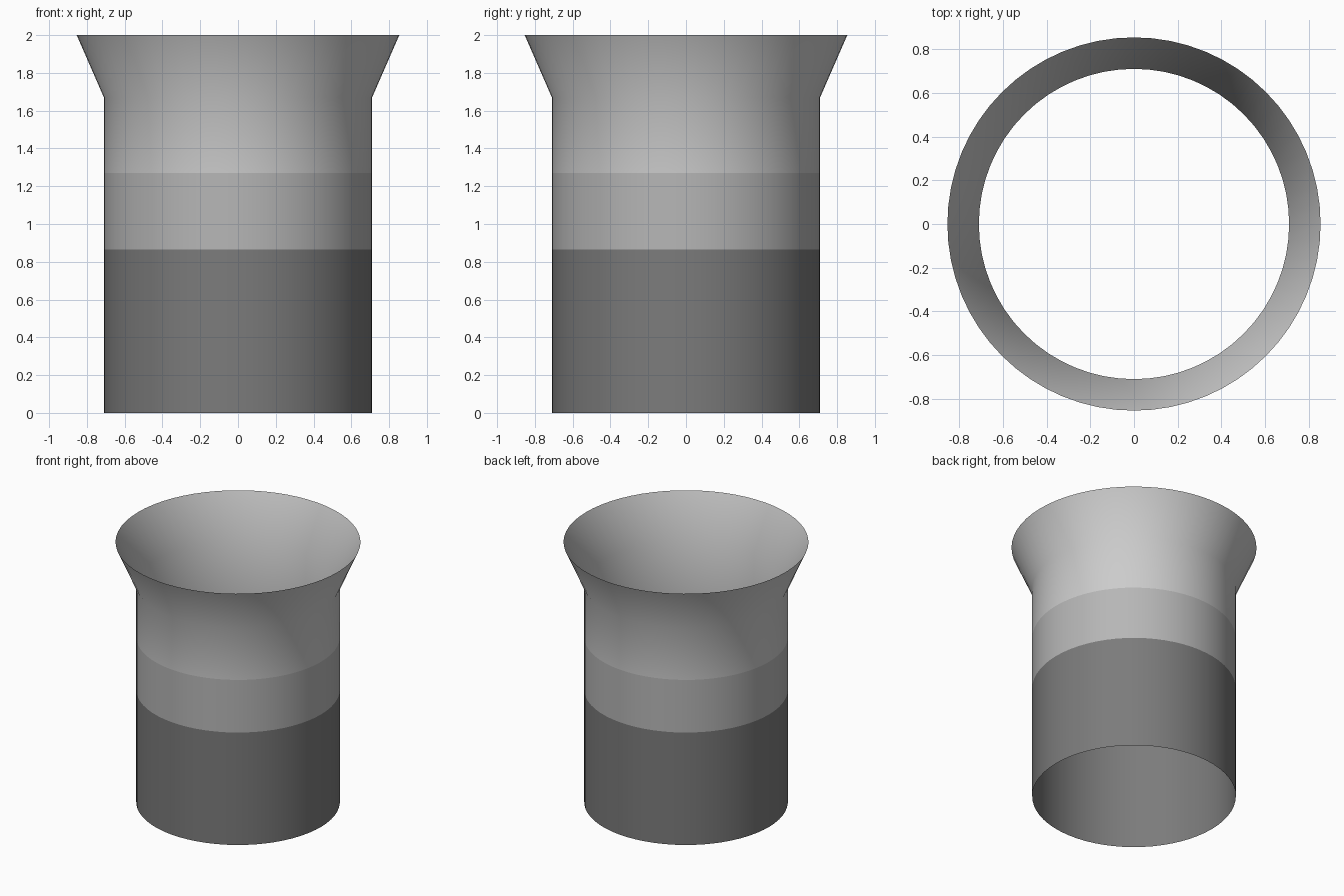
import bpy, bmesh, math

if "Cube" in bpy.data.objects:
    bpy.data.objects.remove(bpy.data.objects["Cube"])

SIDES = 64


def grey(name, value):
    mat = bpy.data.materials.new(name)
    mat.diffuse_color = (value, value, value, 1)
    mat.use_nodes = True
    mat.node_tree.nodes["Principled BSDF"].inputs["Base Color"].default_value = mat.diffuse_color
    return mat


def open_tube(name, profile, mat=None):
    """Revolve a (radius, height) profile into an open, smooth shell."""
    bm = bmesh.new()
    rings = [[bm.verts.new((r * math.cos(2 * math.pi * i / SIDES),
                            r * math.sin(2 * math.pi * i / SIDES), z))
              for i in range(SIDES)] for r, z in profile]
    for low, high in zip(rings, rings[1:]):
        for i in range(SIDES):
            j = (i + 1) % SIDES
            bm.faces.new((low[i], low[j], high[j], high[i])).smooth = True
    mesh = bpy.data.meshes.new(name)
    bm.to_mesh(mesh)
    bm.free()
    if mat:
        mesh.materials.append(mat)
    obj = bpy.data.objects.new(name, mesh)
    bpy.context.collection.objects.link(obj)
    return obj


R = 0.71
# Dark lower sleeve
open_tube("lower_sleeve", [(R, 0), (R, 0.865)], grey("dark_grey", 0.2))
# Mid-grey band
open_tube("middle_band", [(R, 0.865), (R, 1.27)], grey("mid_grey", 0.47))
# Light neck opening into the flared rim
open_tube("flared_rim", [(R, 1.27), (R, 1.67), (0.854, 2)])
